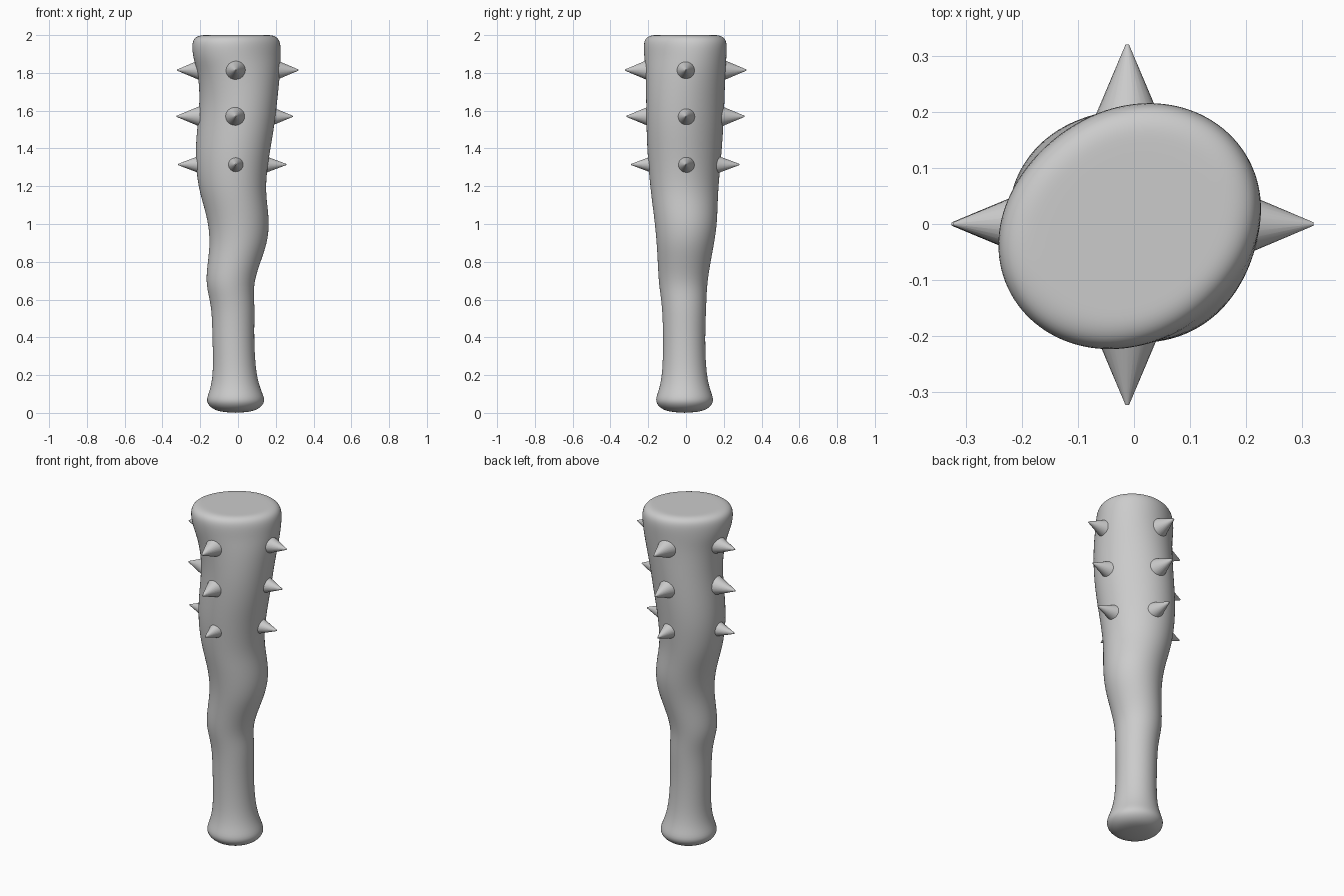
import bpy, bmesh, math
from mathutils import Vector, Matrix

if "Cube" in bpy.data.objects:
    bpy.data.objects.remove(bpy.data.objects["Cube"])

# Club rings: z, x min, x max, y min, y max, diagonal skew
RINGS = [
    (0.005, -0.085, 0.06, -0.08, 0.065, 0),
    (0.018, -0.135, 0.11, -0.13, 0.115, 0),
    (0.06, -0.174, 0.149, -0.168, 0.153, 0),
    (0.11, -0.152, 0.126, -0.147, 0.132, 0),
    (0.20, -0.130, 0.095, -0.124, 0.107, 0),
    (0.40, -0.136, 0.084, -0.121, 0.100, 0),
    (0.57, -0.139, 0.090, -0.126, 0.108, 0),
    (0.68, -0.174, 0.079, -0.145, 0.111, 0),
    (0.80, -0.160, 0.120, -0.150, 0.131, 0),
    (0.90, -0.149, 0.156, -0.156, 0.150, 0),
    (1.00, -0.157, 0.167, -0.165, 0.165, 0),
    (1.10, -0.183, 0.156, -0.178, 0.168, -0.02),
    (1.20, -0.212, 0.145, -0.190, 0.172, -0.04),
    (1.35, -0.228, 0.162, -0.203, 0.186, -0.05),
    (1.50, -0.217, 0.190, -0.209, 0.197, -0.06),
    (1.65, -0.201, 0.208, -0.211, 0.204, -0.05),
    (1.80, -0.212, 0.225, -0.215, 0.210, 0.02),
    (1.88, -0.238, 0.226, -0.220, 0.213, 0.07),
    (1.955, -0.243, 0.225, -0.224, 0.216, 0.09),
    (1.988, -0.228, 0.208, -0.210, 0.202, 0.09),
    (2.0, -0.195, 0.178, -0.180, 0.172, 0.09),
    (2.0, -0.16, 0.145, -0.148, 0.14, 0.09),
]
SIDES = 32


def mesh_object(name, bm):
    bmesh.ops.recalc_face_normals(bm, faces=bm.faces)
    me = bpy.data.meshes.new(name)
    bm.to_mesh(me)
    bm.free()
    ob = bpy.data.objects.new(name, me)
    bpy.context.collection.objects.link(ob)
    return ob


# Gnarled club body, lofted through the rings
bm = bmesh.new()
loops = []
for z, x0, x1, y0, y1, k in RINGS:
    cx, cy, rx, ry = (x0 + x1) / 2, (y0 + y1) / 2, (x1 - x0) / 2, (y1 - y0) / 2
    ring = []
    for i in range(SIDES):
        a = 2 * math.pi * i / SIDES
        s = 1 + k * math.sin(2 * a)
        ring.append(bm.verts.new((cx + rx * s * math.cos(a), cy + ry * s * math.sin(a), z)))
    loops.append(ring)
for lo, hi in zip(loops, loops[1:]):
    for i in range(SIDES):
        j = (i + 1) % SIDES
        bm.faces.new((lo[i], lo[j], hi[j], hi[i]))
for ring, z in ((loops[0], 0.0), (loops[-1], 2.0)):
    c = sum((v.co for v in ring), Vector()) / SIDES
    centre = bm.verts.new((c.x, c.y, z))
    for i in range(SIDES):
        bm.faces.new((ring[i], ring[(i + 1) % SIDES], centre))
body = mesh_object("club_body", bm)
body.data.shade_smooth()
sub = body.modifiers.new("smooth", 'SUBSURF')
sub.levels = sub.render_levels = 2


# Spikes: tip position, outward direction, base radius
def spike(name, tip, out, radius, length):
    bm = bmesh.new()
    bmesh.ops.create_cone(bm, cap_ends=True, segments=24, radius1=radius, radius2=0.003, depth=length)
    out = Vector(out)
    rot = out.to_track_quat('Z', 'Y').to_matrix().to_4x4()
    bm.transform(Matrix.Translation(Vector(tip) - out * length / 2) @ rot)
    ob = mesh_object(name, bm)
    for p in ob.data.polygons:
        p.use_smooth = len(p.vertices) == 4
    return ob


# Rows: z, radius, reach to the right, left, front and back
ROWS = [(1.815, 0.056, 0.32, 0.322, 0.323, 0.32),
        (1.57, 0.055, 0.29, 0.325, 0.315, 0.31),
        (1.315, 0.05, 0.256, 0.318, 0.29, 0.283)]
for n, (z, r, right, left, front, back) in enumerate(ROWS, 1):
    spike(f"spike_right_{n}", (right, 0, z), (1, 0, 0), r, 0.125)
    spike(f"spike_left_{n}", (-left, 0, z), (-1, 0, 0), r, 0.125)
    spike(f"spike_front_{n}", (-0.012, -front, z), (0, -1, 0), r, 0.125)
    spike(f"spike_back_{n}", (-0.012, back, z), (0, 1, 0), r, 0.125)
